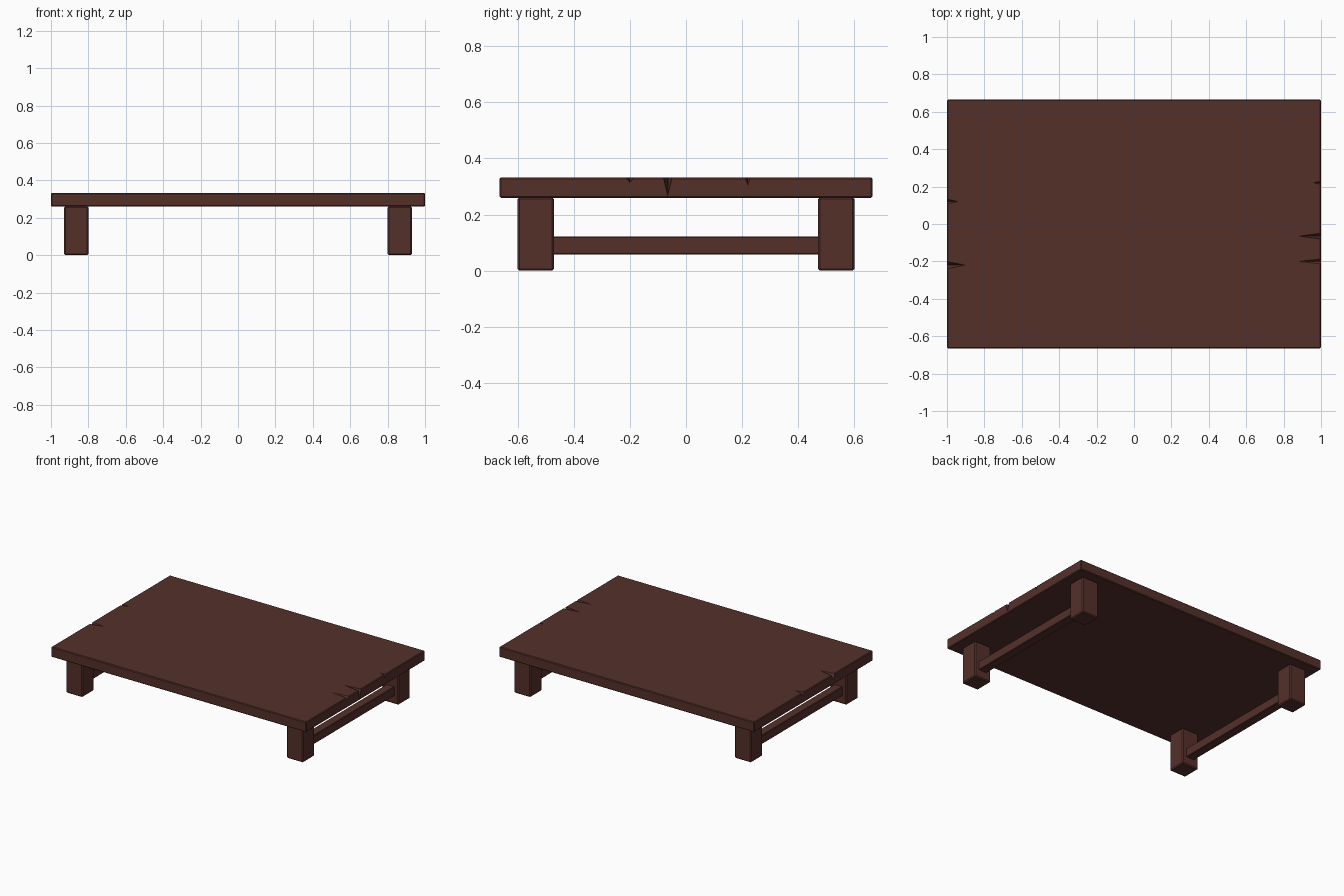
import bpy, bmesh

if "Cube" in bpy.data.objects:
    bpy.data.objects.remove(bpy.data.objects["Cube"])

wood = bpy.data.materials.new("dark_wood")
wood.diffuse_color = (0.09, 0.03, 0.023, 1)
wood.use_nodes = True
wood.node_tree.nodes["Principled BSDF"].inputs["Base Color"].default_value = wood.diffuse_color


def add_object(name, bm):
    bmesh.ops.recalc_face_normals(bm, faces=bm.faces)
    mesh = bpy.data.meshes.new(name)
    bm.to_mesh(mesh)
    bm.free()
    mesh.materials.append(wood)
    obj = bpy.data.objects.new(name, mesh)
    bpy.context.collection.objects.link(obj)
    return obj


def box(name, x, y, z, bevel):
    """Chamfered box from (min, max) ranges on each axis."""
    bm = bmesh.new()
    bmesh.ops.create_cube(bm, size=1)
    for v in bm.verts:
        v.co = [r[0] + (c + 0.5) * (r[1] - r[0]) for c, r in zip(v.co, (x, y, z))]
    obj = add_object(name, bm)
    mod = obj.modifiers.new("chamfer", 'BEVEL')
    mod.width = bevel
    mod.segments = 1
    return obj


TOP_Z = 0.332
top = box("table_top", (-1, 1), (-0.665, 0.665), (0.26, TOP_Z), 0.005)

# Wedge-shaped cracks in the two ends: side, y, half width, length, depth
cracks = [
    (1, -0.065, 0.016, 0.12, 0.066),
    (1, -0.20, 0.014, 0.12, 0.018),
    (1, 0.22, 0.010, 0.04, 0.030),
    (-1, 0.12, 0.014, 0.06, 0.030),
    (-1, -0.22, 0.020, 0.10, 0.040),
]
for i, (side, y, w, length, depth) in enumerate(cracks):
    bm = bmesh.new()
    tip, mouth = side * (1 - length), side * 1.004
    for z in (TOP_Z, TOP_Z + 0.02):
        for p in ((tip, y), (mouth, y - w), (mouth, y + w)):
            bm.verts.new((*p, z))
    bm.verts.new((mouth, y, TOP_Z - depth))
    bmesh.ops.convex_hull(bm, input=bm.verts)
    cutter = add_object(f"crack_cutter_{i + 1}", bm)
    cutter.hide_render = True
    cutter.hide_viewport = True
    mod = top.modifiers.new("crack", 'BOOLEAN')
    mod.operation = 'DIFFERENCE'
    mod.solver = 'EXACT'
    mod.object = cutter

# Legs and end stretchers
for side, sx in (("left", -1), ("right", 1)):
    lx = sorted((sx * 0.80, sx * 0.93))
    for end, sy in (("front", -1), ("back", 1)):
        ly = sorted((sy * 0.47, sy * 0.60))
        box(f"{end}_{side}_leg", lx, ly, (0, 0.262), 0.007)
    rx = sorted((sx * 0.833, sx * 0.897))
    box(f"{side}_stretcher", rx, (-0.475, 0.475), (0.058, 0.122), 0.004)
